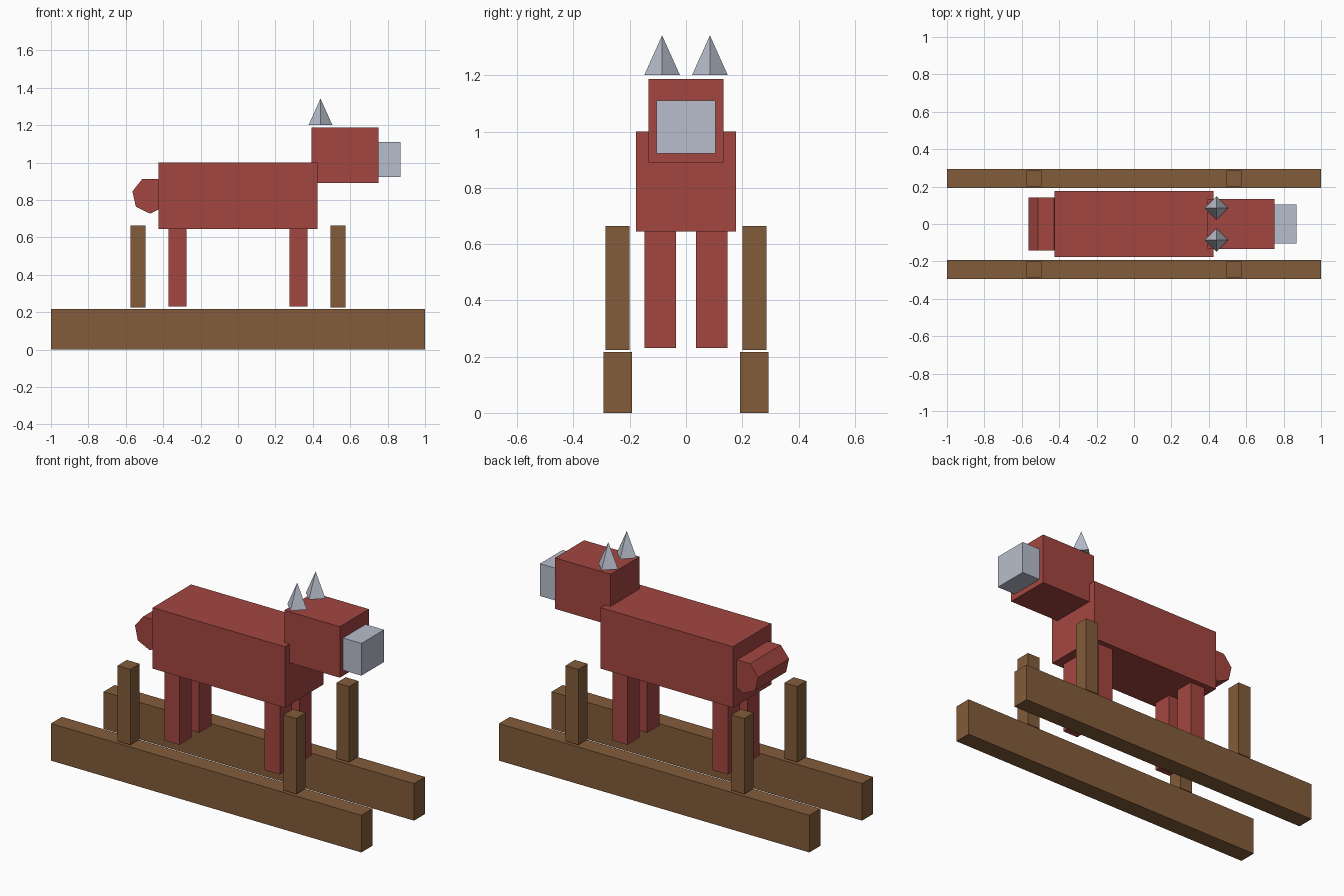
import bpy, bmesh, math
from mathutils import Matrix

if "Cube" in bpy.data.objects:
    bpy.data.objects.remove(bpy.data.objects["Cube"])


def material(name, rgb):
    lin = [c / 12.92 if c <= 0.04045 else ((c + 0.055) / 1.055) ** 2.4 for c in rgb]
    m = bpy.data.materials.new(name)
    m.diffuse_color = (*lin, 1)
    m.use_nodes = True
    m.node_tree.nodes["Principled BSDF"].inputs["Base Color"].default_value = m.diffuse_color
    return m


RED = material("red paint", (0.64, 0.275, 0.255))
WOOD = material("brown wood", (0.515, 0.36, 0.23))
GREY = material("pale grey", (0.72, 0.745, 0.80))


def finish(name, bm, mat):
    bmesh.ops.recalc_face_normals(bm, faces=bm.faces)
    mesh = bpy.data.meshes.new(name)
    bm.to_mesh(mesh)
    bm.free()
    mesh.materials.append(mat)
    obj = bpy.data.objects.new(name, mesh)
    bpy.context.collection.objects.link(obj)
    return obj


def box(name, mat, x, y, z):
    """Box from (min, max) ranges on each axis."""
    bm = bmesh.new()
    bmesh.ops.create_cube(bm, size=1)
    for v in bm.verts:
        v.co = [sum(r) / 2 + c * (r[1] - r[0]) for c, r in zip(v.co, (x, y, z))]
    return finish(name, bm, mat)


def cone(name, mat, sides, r1, r2, depth, matrix):
    bm = bmesh.new()
    bmesh.ops.create_cone(bm, cap_ends=True, segments=sides, radius1=r1,
                          radius2=r2, depth=depth, matrix=matrix)
    return finish(name, bm, mat)


# Body, head and snout
box("body", RED, (-0.426, 0.426), (-0.177, 0.177), (0.645, 1.0))
box("head", RED, (0.392, 0.75), (-0.134, 0.134), (0.89, 1.187))
box("snout", GREY, (0.75, 0.868), (-0.104, 0.104), (0.922, 1.11))

# Tail: seven-sided bar lying across the rump, one corner pointing down
bm = bmesh.new()
ring = [bm.verts.new((-0.47 + 0.097 * math.sin(a), -0.142, 0.824 - 0.097 * math.cos(a)))
        for a in (math.tau * i / 7 for i in range(7))]
end = bm.faces.new(ring)
ext = bmesh.ops.extrude_face_region(bm, geom=[end], use_keep_orig=True)
bmesh.ops.translate(bm, vec=(0, 0.284, 0),
                    verts=[g for g in ext["geom"] if isinstance(g, bmesh.types.BMVert)])
finish("tail", bm, RED)

for s, side in ((-1, "right"), (1, "left")):
    def span(a, b):
        return tuple(sorted((s * a, s * b)))

    # Runner beams
    box(f"{side}_runner", WOOD, (-1, 1), span(0.192, 0.293), (0, 0.216))

    # Legs and upright posts, front and rear
    for e, end_name in ((1, "front"), (-1, "rear")):
        box(f"{end_name}_{side}_leg", RED, tuple(sorted((e * 0.275, e * 0.372))),
            span(0.036, 0.147), (0.23, 0.645))
        box(f"{end_name}_{side}_post", WOOD, tuple(sorted((e * 0.494, e * 0.576))),
            span(0.2, 0.286), (0.224, 0.664))

    # Four-sided horns hovering just over the head
    cone(f"{side}_horn", GREY, 4, 0.063, 0, 0.14,
         Matrix.Translation((0.441, s * 0.085, 1.272)))
